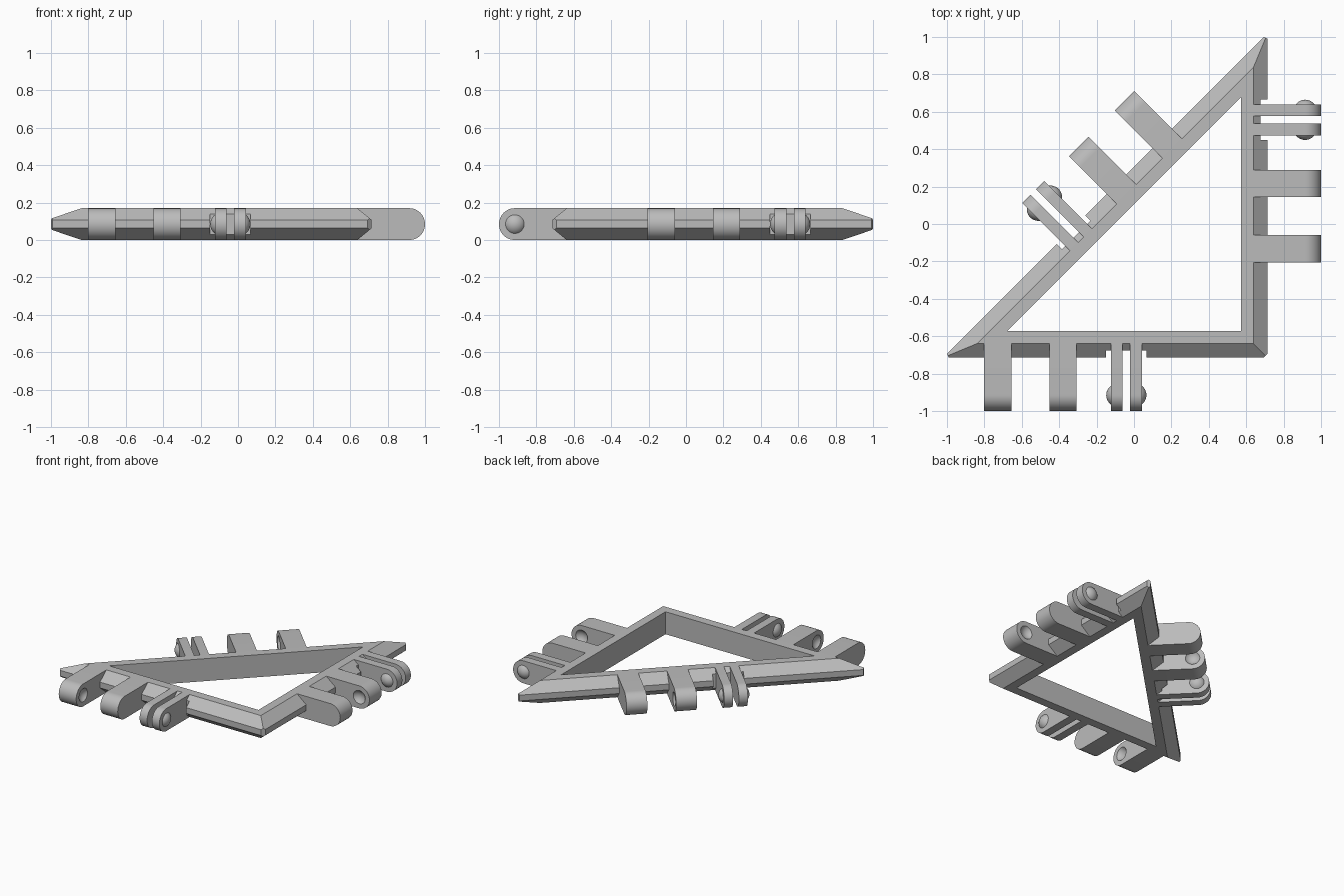
import bpy, bmesh, math
from mathutils import Matrix, Vector

if "Cube" in bpy.data.objects:
    bpy.data.objects.remove(bpy.data.objects["Cube"])

H = 0.17               # thickness of the frame and hinges
SLOPE, RIM = 0.077, 0.143   # inward offsets of the sloped edge and the hole
TIP_R = H / 2
PIN_Y = -0.2           # pin axis, outside the frame edge
BALL_R, BALL_H = 0.0625, 0.025

grey = bpy.data.materials.new("light grey")
grey.diffuse_color = (0.5, 0.5, 0.5, 1)
grey.use_nodes = True
grey.node_tree.nodes["Principled BSDF"].inputs["Base Color"].default_value = grey.diffuse_color


def finish(name, bm, matrix=Matrix()):
    bmesh.ops.recalc_face_normals(bm, faces=bm.faces)
    mesh = bpy.data.meshes.new(name)
    bm.to_mesh(mesh)
    bm.free()
    mesh.transform(matrix)
    mesh.materials.append(grey)
    ob = bpy.data.objects.new(name, mesh)
    bpy.context.collection.objects.link(ob)
    return ob


def select(ob):
    bpy.ops.object.select_all(action='DESELECT')
    ob.select_set(True)
    bpy.context.view_layer.objects.active = ob


def smooth(ob):
    select(ob)
    bpy.ops.object.shade_smooth_by_angle(angle=math.radians(30))


def cut(ob, cutter):
    select(ob)
    mod = ob.modifiers.new("cut", 'BOOLEAN')
    mod.operation = 'DIFFERENCE'
    mod.solver = 'EXACT'
    mod.object = cutter
    bpy.ops.object.modifier_apply(modifier=mod.name)
    bpy.data.objects.remove(cutter)


def triangle(d):
    """Right triangle corners, moved inward by d."""
    k = 1 + math.sqrt(2)
    return [(0.715 - d, -0.715 + d), (0.715 - d, 1.022 - k * d), (-1.022 + k * d, -0.715 + d)]


# Triangular frame: cross-section rings of (inset, height), bridged in a loop
bm = bmesh.new()
section = [(RIM, 0), (SLOPE, 0), (0, 0.063), (0, 0.107), (SLOPE, H), (RIM, H)]
rings = [[bm.verts.new((x, y, z)) for x, y in triangle(d)] for d, z in section]
for a, b in zip(rings, rings[1:] + rings[:1]):
    for i in range(3):
        j = (i + 1) % 3
        bm.faces.new((a[i], a[j], b[j], b[i]))
# Trim the three pointed corners flat
for (ox, oy), (ix, iy), trim in zip(triangle(0), triangle(0.1), (0.0155, 0.0288, 0.0288)):
    out = Vector((ox - ix, oy - iy, 0)).normalized()
    res = bmesh.ops.bisect_plane(bm, geom=bm.verts[:] + bm.edges[:] + bm.faces[:],
                                 plane_co=Vector((ox, oy, 0)) - out * trim, plane_no=out,
                                 clear_outer=True)
    edges = [e for e in res['geom_cut'] if isinstance(e, bmesh.types.BMEdge)]
    bmesh.ops.holes_fill(bm, edges=edges, sides=0)
frame = finish("triangle_frame", bm)


def tab(name, x0, x1, matrix):
    """Hinge plate with a half-round end."""
    bm = bmesh.new()
    pts = [(SLOPE, 0), (SLOPE, H)]
    for i in range(25):
        a = math.pi / 2 + math.pi * i / 24
        pts.append((PIN_Y + TIP_R * math.cos(a), TIP_R + TIP_R * math.sin(a)))
    face = bm.faces.new([bm.verts.new((x0, y, z)) for y, z in pts])
    res = bmesh.ops.extrude_face_region(bm, geom=[face])
    verts = [v for v in res['geom'] if isinstance(v, bmesh.types.BMVert)]
    bmesh.ops.translate(bm, verts=verts, vec=(x1 - x0, 0, 0))
    return finish(name, bm, matrix)


def ball(name, x, matrix, cap_dir=0):
    """Sphere on the pin axis, optionally kept only as an outer cap."""
    bm = bmesh.new()
    place = Matrix.Translation((x, PIN_Y, TIP_R)) @ Matrix.Rotation(math.pi / 2, 4, 'Y')
    bmesh.ops.create_uvsphere(bm, u_segments=32, v_segments=24, radius=BALL_R, matrix=place)
    if cap_dir:
        bmesh.ops.bisect_plane(bm, geom=bm.verts[:] + bm.edges[:] + bm.faces[:],
                               plane_co=(x + cap_dir * (BALL_R - BALL_H - 0.003), 0, 0),
                               plane_no=(-cap_dir, 0, 0), clear_outer=True)
    return finish(name, bm, matrix)


# Each side: name, point on the outer edge, turn, centres of socket tabs and of the ball pair
sides = [("front", (0, -0.715), 0, (-0.728, -0.38), -0.041),
         ("right", (0.715, 0), 90, (-0.132, 0.217), 0.557),
         ("diagonal", (-0.1535, 0.1535), 225, (-0.43, -0.084), 0.26)]
for side, (px, py), turn, sockets, pair in sides:
    m = Matrix.Translation((px, py, 0)) @ Matrix.Rotation(math.radians(turn), 4, 'Z')

    # Thick tabs with dimples facing each other
    for i, (s, facing) in enumerate(zip(sockets, (1, -1))):
        t = tab(f"{side}_socket_tab_{i + 1}", s - 0.073, s + 0.073, m)
        cut(t, ball("dimple_cutter", s + facing * (0.073 + BALL_R - BALL_H), m))
        smooth(t)

    # Clearance notch in the frame edge
    bm = bmesh.new()
    bmesh.ops.create_cube(bm, size=1, matrix=Matrix.Translation((pair, -0.01, TIP_R))
                          @ Matrix.Diagonal((0.215, 0.1, 0.4, 1)))
    cut(frame, finish("notch_cutter", bm, m))

    # Two thin leaves with a round bump on each outer face
    for i, k in enumerate((-1, 1)):
        a, b = sorted((pair + k * 0.02, pair + k * 0.0825))
        smooth(tab(f"{side}_thin_leaf_{i + 1}", a, b, m))
        smooth(ball(f"{side}_bump_{i + 1}", pair + k * (0.0825 + BALL_H - BALL_R), m, k))
